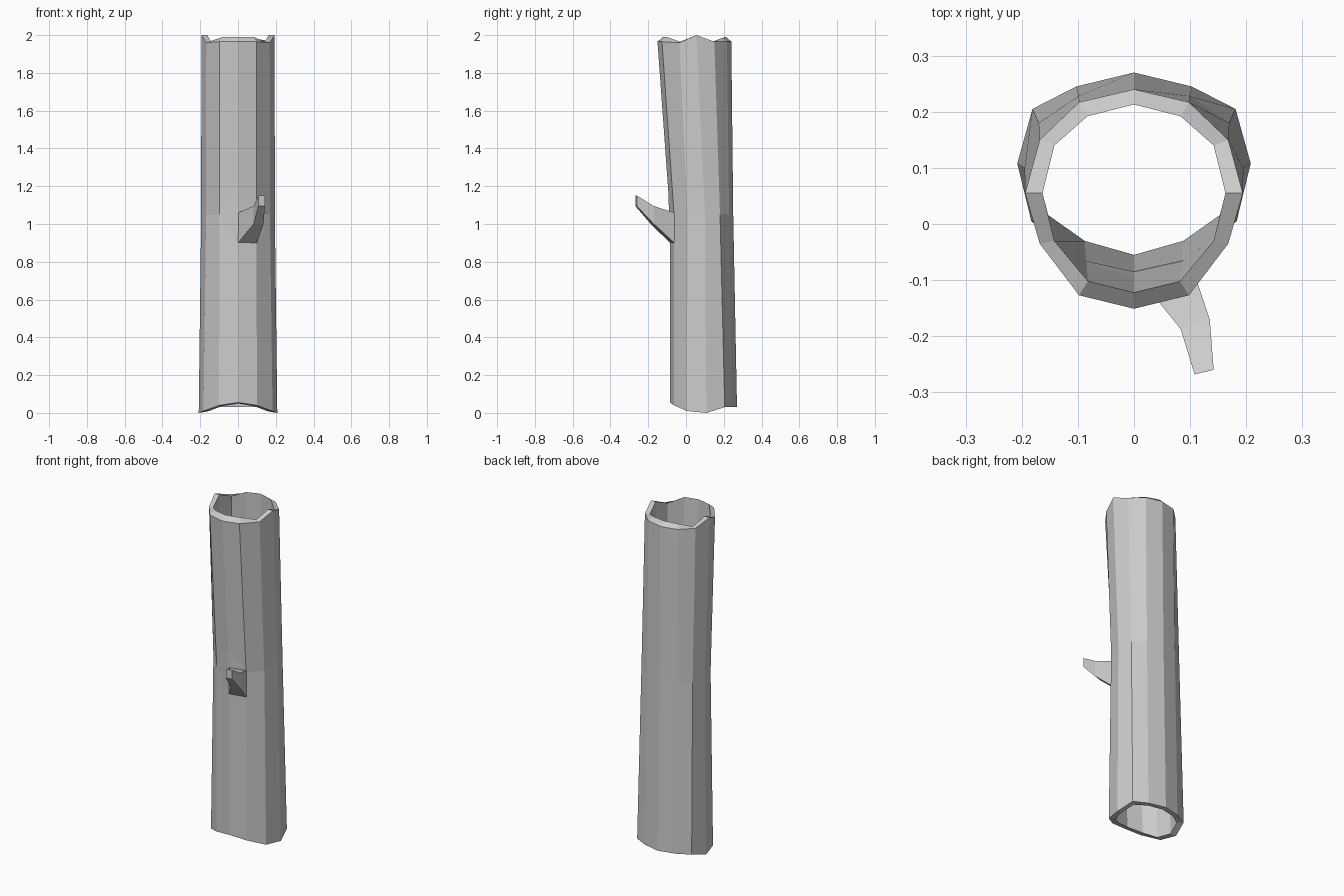
import bpy, bmesh

if "Cube" in bpy.data.objects:
    bpy.data.objects.remove(bpy.data.objects["Cube"])

# Each half ring runs front -> right side -> back (7 points), mirrored in x
def ring(half):
    return half + [(-x, y, z) for x, y, z in half[-2:0:-1]]

def loft(name, rings, closed):
    """Bridge equal rings with quads; closed joins last to first, else cap the ends."""
    bm = bmesh.new()
    loops = [[bm.verts.new(p) for p in r] for r in rings]
    n = len(loops[0])
    pairs = list(zip(loops, loops[1:]))
    if closed:
        pairs.append((loops[-1], loops[0]))
    else:
        bm.faces.new(loops[0])
        bm.faces.new(loops[-1])
    for a, b in pairs:
        for i in range(n):
            j = (i + 1) % n
            bm.faces.new((a[i], a[j], b[j], b[i]))
    bmesh.ops.recalc_face_normals(bm, faces=bm.faces)
    mesh = bpy.data.meshes.new(name)
    bm.to_mesh(mesh)
    bm.free()
    obj = bpy.data.objects.new(name, mesh)
    bpy.context.collection.objects.link(obj)
    return obj

# Hollow trunk: bent outer wall, straight bore, uneven broken rims
outer_bottom = ring([(0, -.085, .055), (.1, -.063, .04), (.183, .005, .01), (.208, .108, 0),
                     (.181, .205, .03), (.103, .245, .03), (0, .27, .03)])
outer_middle = ring([(0, -.085, 1.05), (.098, -.063, 1.05), (.169, .008, 1.05), (.195, .1, 1.05),
                     (.17, .18, 1.05), (.099, .228, 1.05), (0, .25, 1.05)])
outer_top = ring([(0, -.151, 1.965), (.098, -.127, 1.965), (.168, -.035, 1.96), (.194, .055, 2),
                  (.168, .15, 1.965), (.098, .217, 1.965), (0, .24, 1.965)])
inner_top = ring([(0, -.122, 1.99), (.082, -.102, 1.99), (.142, -.03, 1.965), (.163, .055, 2),
                  (.142, .14, 1.965), (.083, .192, 1.985), (0, .213, 1.99)])
inner_bottom = ring([(0, -.055, .05), (.088, -.03, .035), (.153, .016, .01), (.176, .1, .005),
                     (.153, .18, .03), (.087, .222, .03), (0, .24, .03)])
loft("hollow_trunk", [outer_bottom, outer_middle, outer_top, inner_top, inner_bottom], True)

# Broken branch stub: left and right points with low and high z per section
def section(left, right, low, high):
    return [(*left, low), (*right, low), (*right, high), (*left, high)]

loft("branch_stub", [
    section((0, -.084), (.099, -.062), .9, 1.06),
    section((.083, -.187), (.135, -.17), 1.0, 1.095),
    section((.108, -.268), (.142, -.26), 1.095, 1.15),
], False)
